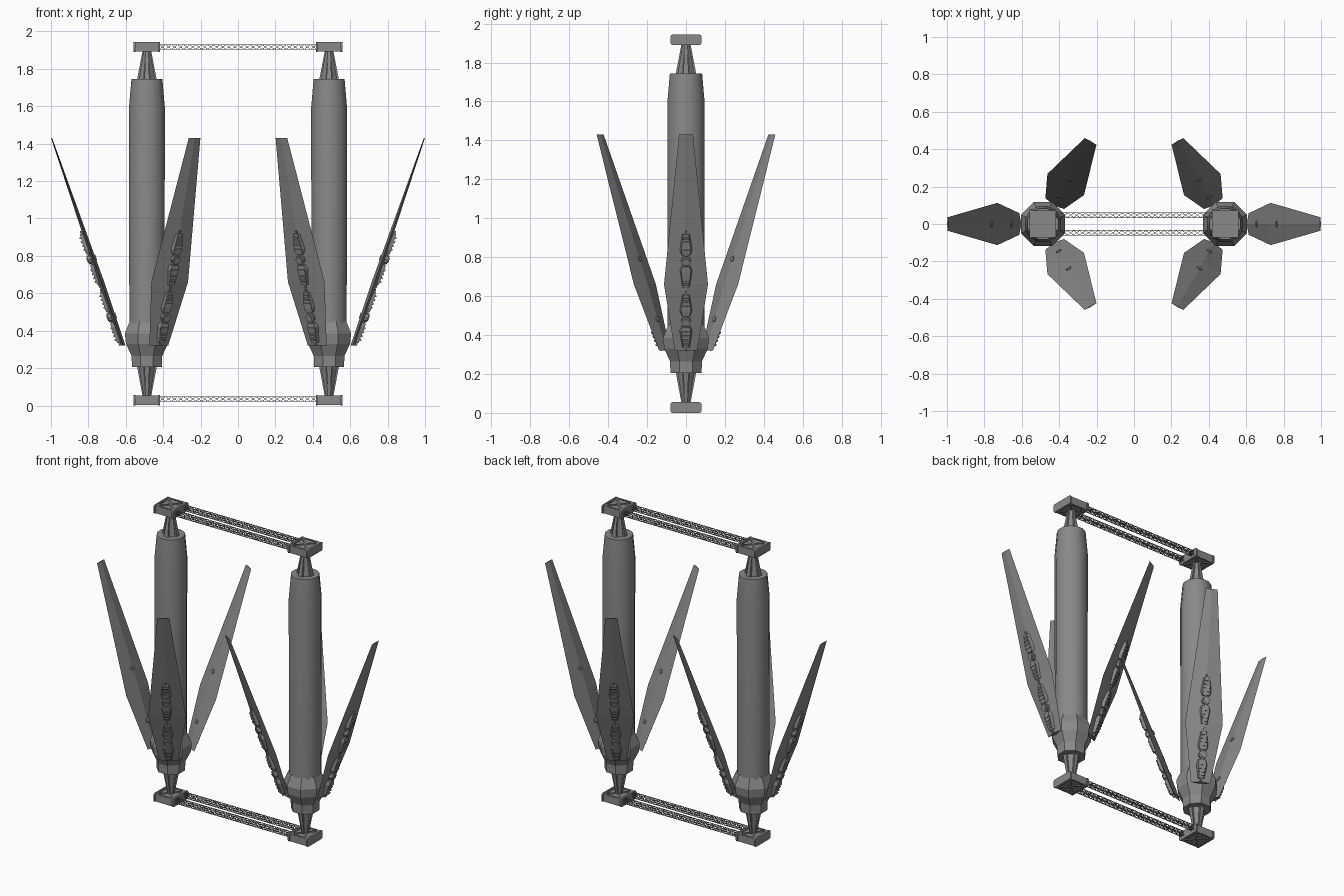
import bpy, bmesh, math
from mathutils import Matrix, Vector

if "Cube" in bpy.data.objects:
    bpy.data.objects.remove(bpy.data.objects["Cube"])

metal = bpy.data.materials.new("grey metal")
metal.use_nodes = True
GREY = (0.25, 0.25, 0.25, 1)
metal.diffuse_color = GREY
metal.node_tree.nodes["Principled BSDF"].inputs["Base Color"].default_value = GREY

HUB_X = 0.487
SLOPE = 0.345
TILT = Matrix.Rotation(math.atan(SLOPE), 4, 'Y')


def finish(bm, name, matrix=Matrix(), smooth=False):
    bmesh.ops.recalc_face_normals(bm, faces=bm.faces)
    mesh = bpy.data.meshes.new(name)
    bm.to_mesh(mesh)
    bm.free()
    mesh.materials.append(metal)
    ob = bpy.data.objects.new(name, mesh)
    bpy.context.collection.objects.link(ob)
    ob.matrix_world = matrix
    if smooth:
        bpy.ops.object.select_all(action='DESELECT')
        ob.select_set(True)
        bpy.context.view_layer.objects.active = ob
        bpy.ops.object.shade_smooth_by_angle(angle=math.radians(32))
    return ob


def loft(bm, rings):
    """Skin closed rings of points and cap both ends."""
    rows = [[bm.verts.new(p) for p in ring] for ring in rings]
    n = len(rows[0])
    for a, b in zip(rows, rows[1:]):
        for i in range(n):
            j = (i + 1) % n
            bm.faces.new((a[i], a[j], b[j], b[i]))
    bm.faces.new(rows[0][::-1])
    bm.faces.new(rows[-1])


def lathe(bm, profile, sides):
    """Profile of (radius, z); radius is measured to the flats."""
    def ring(r, z):
        r /= math.cos(math.pi / sides)
        angles = [(i + 0.5) * math.tau / sides for i in range(sides)]
        return [(r * math.cos(a), r * math.sin(a), z) for a in angles]
    loft(bm, [ring(r, z) for r, z in profile])


def box(bm, size, matrix):
    bmesh.ops.create_cube(bm, size=1, matrix=matrix @ Matrix.Diagonal((*size, 1)))


def bar(bm, a, b, width):
    a, b = Vector(a), Vector(b)
    turn = (b - a).to_track_quat('Z', 'Y').to_matrix().to_4x4()
    box(bm, (width, width, (b - a).length), Matrix.Translation((a + b) / 2) @ turn)


def fin_radius(z):
    return 0.13 + (z - 0.33) * SLOPE


# Column: barrel, collar and tapered necks
def column(side, place):
    bm = bmesh.new()
    lathe(bm, [(0.094, 0.38), (0.096, 1.59), (0.083, 1.745)], 12)
    finish(bm, side + "_barrel", place, smooth=True)

    bm = bmesh.new()
    lathe(bm, [(0.08, 0.205), (0.082, 0.265), (0.112, 0.33),
               (0.118, 0.385), (0.092, 0.45)], 8)
    finish(bm, side + "_collar", place)

    for name, z0, z1 in (("lower_neck", 0.21, 0.05), ("upper_neck", 1.74, 1.895)):
        bm = bmesh.new()
        lathe(bm, [(0.042, z0), (0.017, z1)], 8)
        for k in range(4):  # raised ribs
            spin = Matrix.Rotation(k * math.pi / 2, 4, 'Z')
            rings = [[spin @ Vector((x, y, z)) for x, y in
                      ((0, -w), (r, -w), (r, w), (0, w))]
                     for r, w, z in ((0.053, 0.014, z0), (0.023, 0.006, z1))]
            loft(bm, rings)
        finish(bm, side + "_" + name, place)


# End block: core, two rounded end plates and crossed braces
def end_block(name, place):
    bm = bmesh.new()
    box(bm, (0.13, 0.142, 0.04), Matrix())
    for s in (-1, 1):
        for x in (-0.058, 0.058):  # frame edges and braces on both faces
            bar(bm, (x, -0.07, s * 0.021), (x, 0.07, s * 0.021), 0.009)
        for y in (-0.066, 0.066):
            bar(bm, (-0.06, y, s * 0.021), (0.06, y, s * 0.021), 0.009)
        for t in (-1, 1):
            bar(bm, (-0.055, -0.062 * t, s * 0.02), (0.055, 0.062 * t, s * 0.02), 0.011)
    finish(bm, name + "_block", place)
    for x in (-0.066, 0.066):
        bm = bmesh.new()
        box(bm, (0.01, 0.16, 0.055), Matrix.Translation((x, 0, 0)))
        corners = [e for e in bm.edges
                   if abs(e.verts[0].co.x - e.verts[1].co.x) > 0.005]
        bmesh.ops.bevel(bm, geom=corners, offset=0.012, segments=2,
                        profile=0.5, affect='EDGES')
        finish(bm, name + "_end_plate", place)


# Fin: slim blade with a ridge on each face
def fin(side, place):
    bm = bmesh.new()
    rings = []
    for z, w, t in ((0.32, 0.058, 0.012), (0.66, 0.113, 0.016), (1.43, 0.036, 0.003)):
        r = fin_radius(z)
        rings.append([(r + t, 0, z), (r, w, z), (r - t, 0, z), (r, -w, z)])
    loft(bm, rings)
    finish(bm, side + "_fin", place)


# Clip: two ribbed wedges either side of a pin that passes through the fin
def clip(side, place, z):
    bm = bmesh.new()
    for s in (-1, 1):
        rings = [[(d0, -w, s * h), (d0, w, s * h), (d1, w * 0.75, s * h), (d1, -w * 0.75, s * h)]
                 for h, w, d0, d1 in ((0.03, 0.024, 0, 0.021), (0.055, 0.033, 0, 0.023),
                                      (0.142, 0.02, 0, 0.019))]
        loft(bm, rings)
        for k in range(4):
            h = 0.058 + k * 0.022
            box(bm, (0.008, 0.044 - k * 0.005, 0.01),
                Matrix.Translation((0.024, 0, s * h)))
    across = Matrix.Rotation(math.pi / 2, 4, 'Y')
    for radius, depth, x in ((0.025, 0.024, 0.012), (0.015, 0.052, 0.003)):
        bmesh.ops.create_cone(bm, cap_ends=True, segments=8, radius1=radius,
                              radius2=radius, depth=depth,
                              matrix=Matrix.Translation((x, 0, 0)) @ across)
    bar(bm, (0.01, 0, -0.16), (0.01, 0, 0.16), 0.01)
    centre = Matrix.Translation((fin_radius(z) + 0.006, 0, z))
    finish(bm, side + "_clip", place @ centre @ TILT)


# Lattice beam: four chords with crossed lacing on every side
def lattice(name, y, z):
    bm = bmesh.new()
    half, reach, bays = 0.0125, 0.42, 26
    step = 2 * reach / bays
    corners = [(-half, -half), (half, -half), (half, half), (-half, half)]
    for i, (a, b) in enumerate(corners):
        c, d = corners[(i + 1) % 4]
        bar(bm, (-reach, a, b), (reach, a, b), 0.003)
        for k in range(bays):
            x = -reach + k * step
            bar(bm, (x, a, b), (x + step, c, d), 0.0025)
            bar(bm, (x, c, d), (x + step, a, b), 0.0025)
    finish(bm, name, Matrix.Translation((0, y, z)))


for side, x, facing in (("left", HUB_X, 0), ("right", -HUB_X, math.pi)):
    hub = Matrix.Translation((x, 0, 0))
    column(side, hub)
    for label, z in (("lower", 0.0275), ("upper", 1.917)):
        end_block(side + "_" + label, hub @ Matrix.Translation((0, 0, z)))
    for k in range(3):
        place = hub @ Matrix.Rotation(facing + k * math.tau / 3, 4, 'Z')
        fin(side, place)
        for z in (0.475, 0.785):
            clip(side, place, z)

for label, z in (("lower", 0.035), ("upper", 1.917)):
    for y in (-0.047, 0.047):
        lattice(label + "_lattice_beam", y, z)
